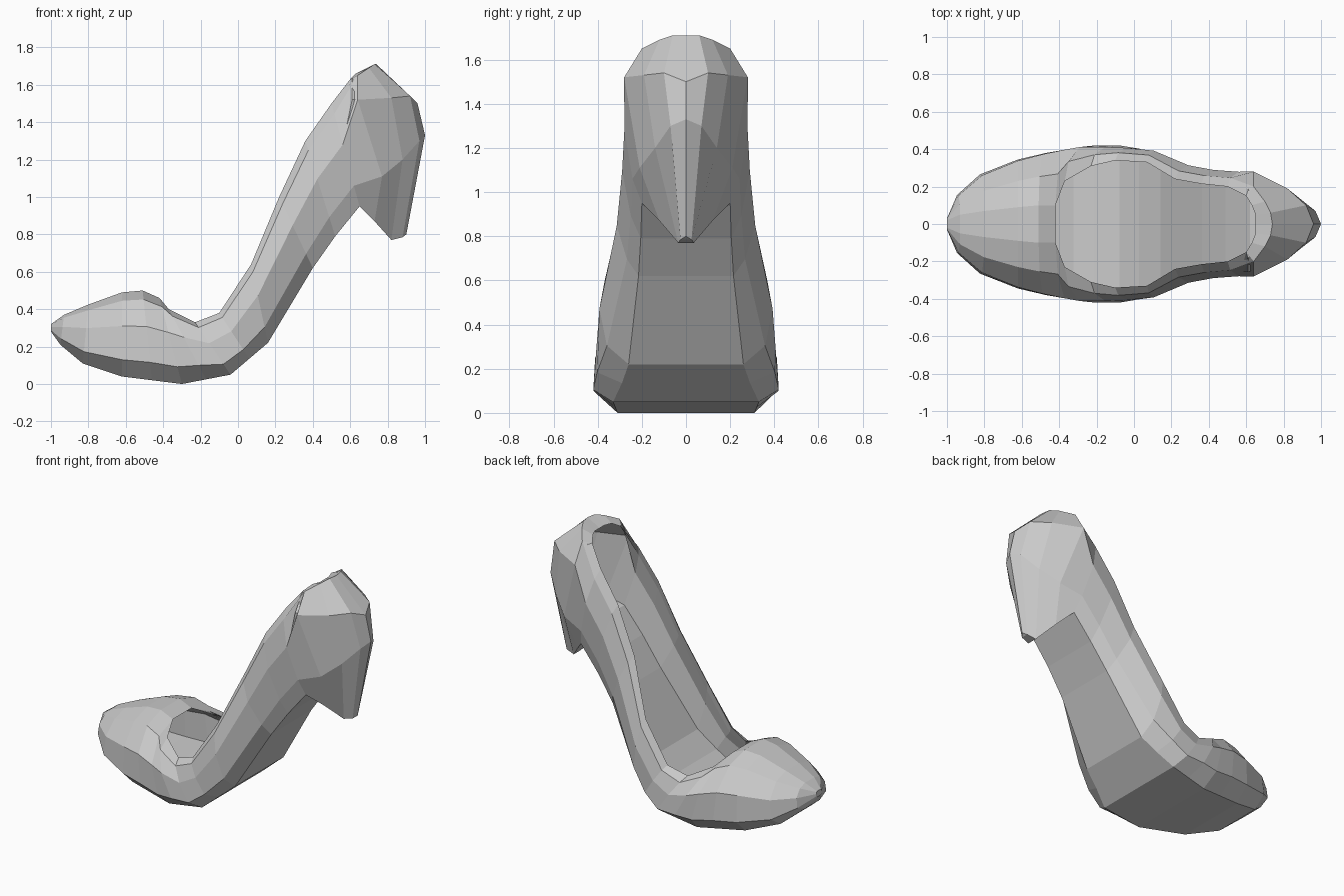
import bpy, bmesh


def half_section(bx, bz, tx, tz, wb, wm, wt, flare):
    """Half outline from sole edge up to rim, between a sole and a top point."""
    def at(f, w):
        return (bx + (tx - bx) * f, w, bz + (tz - bz) * f)
    return [at(0, wb), at(0.2, wb + (wm - wb) * flare), at(0.6, wm * 0.98),
            at(0.9, wt + (wm - wt) * 0.55), at(1, wt)]


# sole x, sole z, top x, top z, sole / side / rim half widths, lower side flare
stations = [
    (-1.00, 0.28, -1.00, 0.32, 0.02, 0.03, 0.02, 1),
    (-0.95, 0.21, -0.93, 0.37, 0.08, 0.155, 0.05, 1),
    (-0.83, 0.11, -0.80, 0.425, 0.17, 0.265, 0.07, 1),
    (-0.62, 0.04, -0.62, 0.49, 0.25, 0.345, 0.09, 1),
    (-0.46, 0.02, -0.51, 0.50, 0.28, 0.38, 0.10, 1),
    (-0.30, 0.00, -0.42, 0.46, 0.31, 0.405, 0.10, 1),
    (-0.17, 0.025, -0.37, 0.40, 0.32, 0.42, 0.23, 1),
    (-0.04, 0.05, -0.23, 0.33, 0.33, 0.42, 0.31, 1),
    (0.06, 0.135, -0.10, 0.38, 0.29, 0.415, 0.34, 0.9),
    (0.16, 0.22, 0.07, 0.64, 0.26, 0.40, 0.33, 0.7),
    (0.40, 0.62, 0.22, 1.00, 0.215, 0.32, 0.24, 0.5),
    (0.52, 0.79, 0.36, 1.30, 0.205, 0.295, 0.215, 0.5),
    (0.65, 0.95, 0.50, 1.50, 0.20, 0.285, 0.20, 0.5),
]
sections = [half_section(*s) for s in stations]
throat = 5  # the top is closed up to this station
heel = len(sections)

# rounded heel cup tapering down to the short heel tip
sections += [
    [(0.73, 0.12, 0.87), (0.77, 0.21, 1.11), (0.64, 0.28, 1.52),
     (0.64, 0.20, 1.65), (0.60, 0.15, 1.63)],
    [(0.82, 0.035, 0.77), (0.88, 0.14, 1.20), (0.82, 0.19, 1.53),
     (0.70, 0.12, 1.69), (0.63, 0.10, 1.66)],
    [(0.88, 0.025, 0.785), (0.97, 0.07, 1.30), (0.92, 0.10, 1.54),
     (0.73, 0.06, 1.71), (0.65, 0.05, 1.66)],
    [(0.90, 0.00, 0.80), (1.00, 0.00, 1.33), (0.96, 0.00, 1.50),
     (0.74, 0.00, 1.71), (0.65, 0.00, 1.66)],
]


def lining_section(i, sec):
    """Inner wall: the outer outline pulled inward, sharing the rim."""
    dx = 0.03 if i >= heel else 0.0
    inner = [(x - dx, y * 0.92, z) for x, y, z in sec[1:4]]
    x, y, z = inner[2]
    inner[2] = (x, y, z - 0.02)
    return inner + [sec[4]]


def loft(name, secs, closed_to=0, cap=False):
    """Mirror half outlines into rings, bridge them, close the top at the toe."""
    bm = bmesh.new()
    rings = []
    for sec in secs:
        left = [(x, -y, z) for x, y, z in sec]
        rings.append([bm.verts.new(p) for p in sec[::-1] + left])
    for i, (a, b) in enumerate(zip(rings, rings[1:])):
        for j in range(len(a) - 1):
            bm.faces.new((a[j], a[j + 1], b[j + 1], b[j]))
        if i < closed_to:
            bm.faces.new((a[-1], a[0], b[0], b[-1]))
    if cap:
        bm.faces.new(rings[0])
    bmesh.ops.remove_doubles(bm, verts=bm.verts, dist=0.002)
    bmesh.ops.recalc_face_normals(bm, faces=bm.faces)
    mesh = bpy.data.meshes.new(name)
    bm.to_mesh(mesh)
    bm.free()
    obj = bpy.data.objects.new(name, mesh)
    bpy.context.collection.objects.link(obj)
    return obj


# outer shoe: sole, upper and heel
loft("shoe_outer", sections, throat, True)

# inside walls and footbed, from under the toe to the heel cup
lining = loft("shoe_lining", [lining_section(i, s)
                              for i, s in enumerate(sections) if i >= 2])
lining.data.flip_normals()
